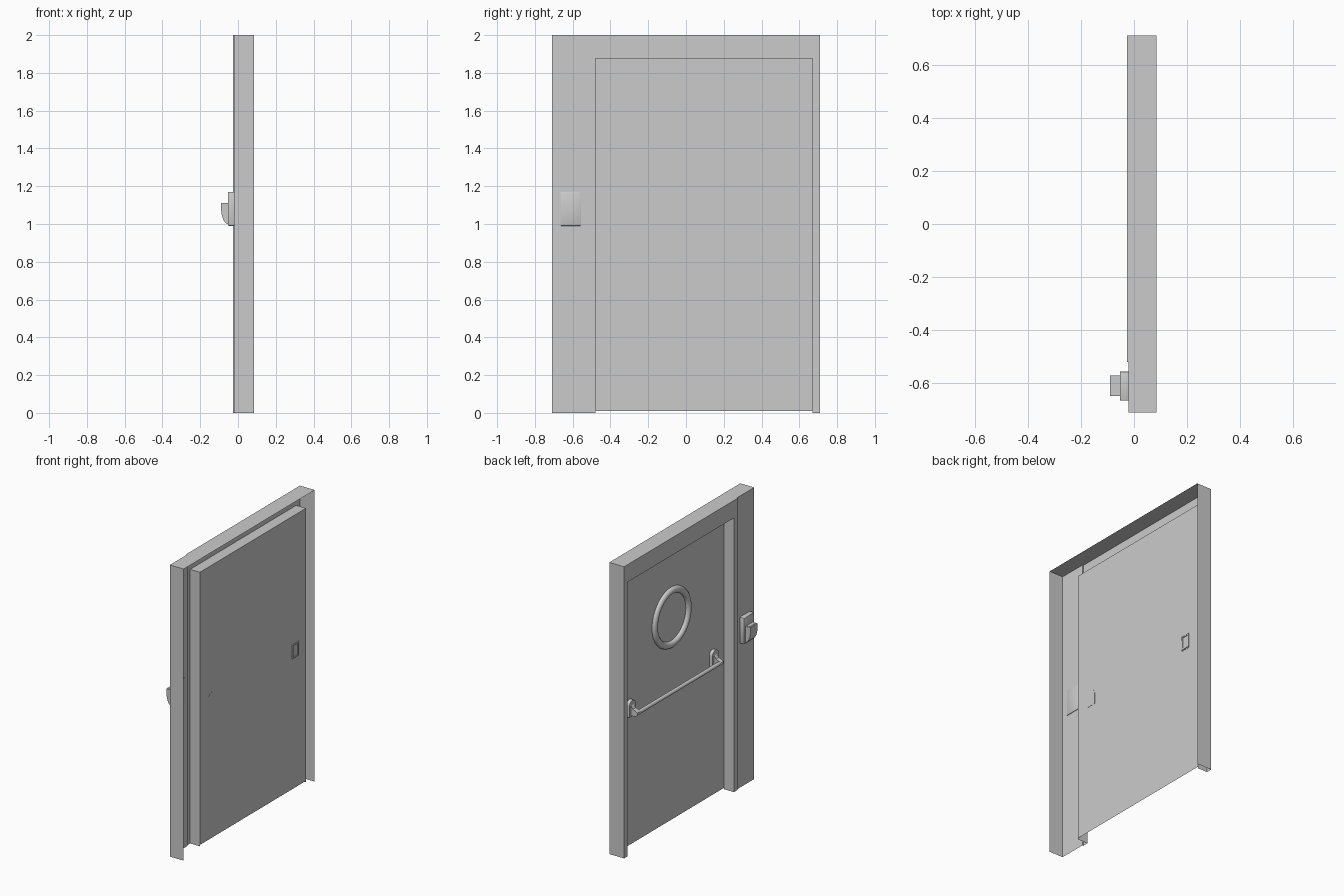
import bpy, bmesh, math
from mathutils import Vector, Matrix

if "Cube" in bpy.data.objects:
    bpy.data.objects.remove(bpy.data.objects["Cube"])

DOOR_X = 0.047                       # door plane, set back from the wall face
Y0, Y1, TOP = -0.48, 0.67, 1.88      # doorway limits
YC = (Y0 + Y1) / 2


def finish(name, bm, smooth=False):
    me = bpy.data.meshes.new(name)
    bm.to_mesh(me)
    bm.free()
    ob = bpy.data.objects.new(name, me)
    bpy.context.collection.objects.link(ob)
    if smooth:
        bpy.ops.object.select_all(action='DESELECT')
        ob.select_set(True)
        bpy.context.view_layer.objects.active = ob
        bpy.ops.object.shade_smooth_by_angle(angle=math.radians(35))
    return ob


def quad(bm, *pts):
    bm.faces.new([bm.verts.new(p) for p in pts])


def x_face(bm, x, y0, y1, z0, z1):
    """Sheet facing -x."""
    quad(bm, (x, y0, z0), (x, y0, z1), (x, y1, z1), (x, y1, z0))


def y_face(bm, y, x0, x1, z0, z1):
    quad(bm, (x0, y, z0), (x1, y, z0), (x1, y, z1), (x0, y, z1))


def z_face(bm, z, x0, x1, y0, y1):
    quad(bm, (x0, y0, z), (x1, y0, z), (x1, y1, z), (x0, y1, z))


def box(name, x0, x1, y0, y1, z0, z1, bevel=0):
    bm = bmesh.new()
    bmesh.ops.create_cube(bm, size=1, matrix=Matrix.Translation(
        ((x0 + x1) / 2, (y0 + y1) / 2, (z0 + z1) / 2)) @ Matrix.Diagonal((x1 - x0, y1 - y0, z1 - z0, 1)))
    if bevel:
        bmesh.ops.bevel(bm, geom=bm.edges[:], offset=bevel, segments=2, affect='EDGES', profile=0.5)
    return finish(name, bm, bool(bevel))


def prism(name, pts, offset, smooth=True):
    """Extrude a flat outline along an offset vector."""
    bm = bmesh.new()
    f = bm.faces.new([bm.verts.new(p) for p in pts])
    r = bmesh.ops.extrude_face_region(bm, geom=[f], use_keep_orig=True)
    bmesh.ops.translate(bm, vec=Vector(offset), verts=[v for v in r['geom'] if isinstance(v, bmesh.types.BMVert)])
    bmesh.ops.recalc_face_normals(bm, faces=bm.faces[:])
    return finish(name, bm, smooth)


# Wall shell, open at the rear: side panel, raised trim, reveals, outer sides and top
PANEL_X, TRIM_X, BACK_X, STEP_Y = -0.02, -0.027, 0.085, -0.52
bm = bmesh.new()
x_face(bm, PANEL_X, -0.71, STEP_Y, 0, 2)
y_face(bm, STEP_Y, TRIM_X, PANEL_X, 0, 2)
x_face(bm, TRIM_X, STEP_Y, Y0, 0, 2)
x_face(bm, TRIM_X, Y0, Y1, TOP, 2)
x_face(bm, TRIM_X, Y1, 0.71, 0, 2)
quad(bm, (TRIM_X, Y0, 0), (TRIM_X, Y0, TOP), (DOOR_X, Y0, TOP), (DOOR_X, Y0, 0))
y_face(bm, Y1, TRIM_X, DOOR_X, 0, TOP)
quad(bm, (TRIM_X, Y0, TOP), (TRIM_X, Y1, TOP), (DOOR_X, Y1, TOP), (DOOR_X, Y0, TOP))
y_face(bm, -0.71, PANEL_X, BACK_X, 0, 2)
quad(bm, (TRIM_X, 0.71, 0), (TRIM_X, 0.71, 2), (BACK_X, 0.71, 2), (BACK_X, 0.71, 0))
z_face(bm, 2, PANEL_X, BACK_X, -0.71, STEP_Y)
z_face(bm, 2, TRIM_X, BACK_X, STEP_Y, 0.71)
bmesh.ops.remove_doubles(bm, verts=bm.verts[:], dist=1e-5)
finish("door_frame", bm)

# Door leaf
bm = bmesh.new()
x_face(bm, DOOR_X, Y0, Y1, 0.01, TOP)
finish("door_panel", bm)

# Round window rim: half-round profile spun about the x axis
bm = bmesh.new()
n, R, r = 10, 0.183, 0.023
prof = [bm.verts.new((DOOR_X - r * math.sin(math.pi * i / n), YC,
                      1.40 + R + r * math.cos(math.pi * i / n))) for i in range(n + 1)]
edges = [bm.edges.new(p) for p in zip(prof, prof[1:])]
bmesh.ops.spin(bm, geom=prof + edges, cent=(0, YC, 1.40), axis=(1, 0, 0),
               angle=math.tau, steps=48, use_merge=True)
bmesh.ops.recalc_face_normals(bm, faces=bm.faces[:])
finish("window_rim", bm, True)

# Push bar with rounded ends
BAR_X, BAR_Z, HALF = -0.012, 0.93, 0.465
bm = bmesh.new()
bmesh.ops.create_cone(bm, cap_ends=True, segments=20, radius1=0.013, radius2=0.013, depth=2 * HALF,
                      matrix=Matrix.Translation((BAR_X, YC, BAR_Z)) @ Matrix.Rotation(math.pi / 2, 4, 'X'))
finish("push_bar", bm, True)

# Bar mounts: arched plate on the door plus a tapering arm gripping the bar
for side, label in ((-1, "latch"), (1, "hinge")):
    y = YC + side * 0.45
    w, zc = 0.034, 0.975
    arch = [(y + w * math.cos(math.pi * i / 12), zc + w * math.sin(math.pi * i / 12)) for i in range(13)]
    outline = [(y + w, 0.90)] + arch + [(y - w, 0.90)]
    prism(label + "_mount_plate", [(DOOR_X + 0.001, a, b) for a, b in outline], (-0.024, 0, 0))
    arm = [(0.03, 0.985), (0.01, 0.955), (-0.012, 0.948), (-0.024, 0.938),
           (-0.024, 0.922), (-0.012, 0.912), (0.03, 0.905)]
    prism(label + "_mount_arm", [(a, y - 0.016, b) for a, b in arm], (0, 0.032, 0))

# Rear pull: thin rectangular rim on the back of the door
py, pz, ph, pw, t = 0.552, 0.953, 0.048, 0.034, 0.01
for name, a, b, c, d in (("pull_rim_top", -pw, pw, ph - t, ph), ("pull_rim_bottom", -pw, pw, -ph, t - ph),
                         ("pull_rim_inner", -pw, t - pw, t - ph, ph - t),
                         ("pull_rim_outer", pw - t, pw, t - ph, ph - t)):
    box(name, DOOR_X, DOOR_X + 0.006, py + a, py + b, pz + c, pz + d)

# Card reader: base plate, curved hood and a slot lip on top
box("reader_base", -0.053, -0.016, -0.665, -0.555, 0.99, 1.17, 0.004)
hood = [(-0.05, 1.11), (-0.09, 1.11)]
hood += [(-0.052 - 0.038 * math.cos(a), 1.09 - 0.09 * math.sin(a))
         for a in (math.pi / 2 * i / 10 for i in range(11))]
hood += [(-0.05, 1.0)]
prism("reader_hood", [(a, -0.648, b) for a, b in hood], (0, 0.078, 0))
box("reader_slot", -0.08, -0.062, -0.643, -0.575, 1.10, 1.112)
